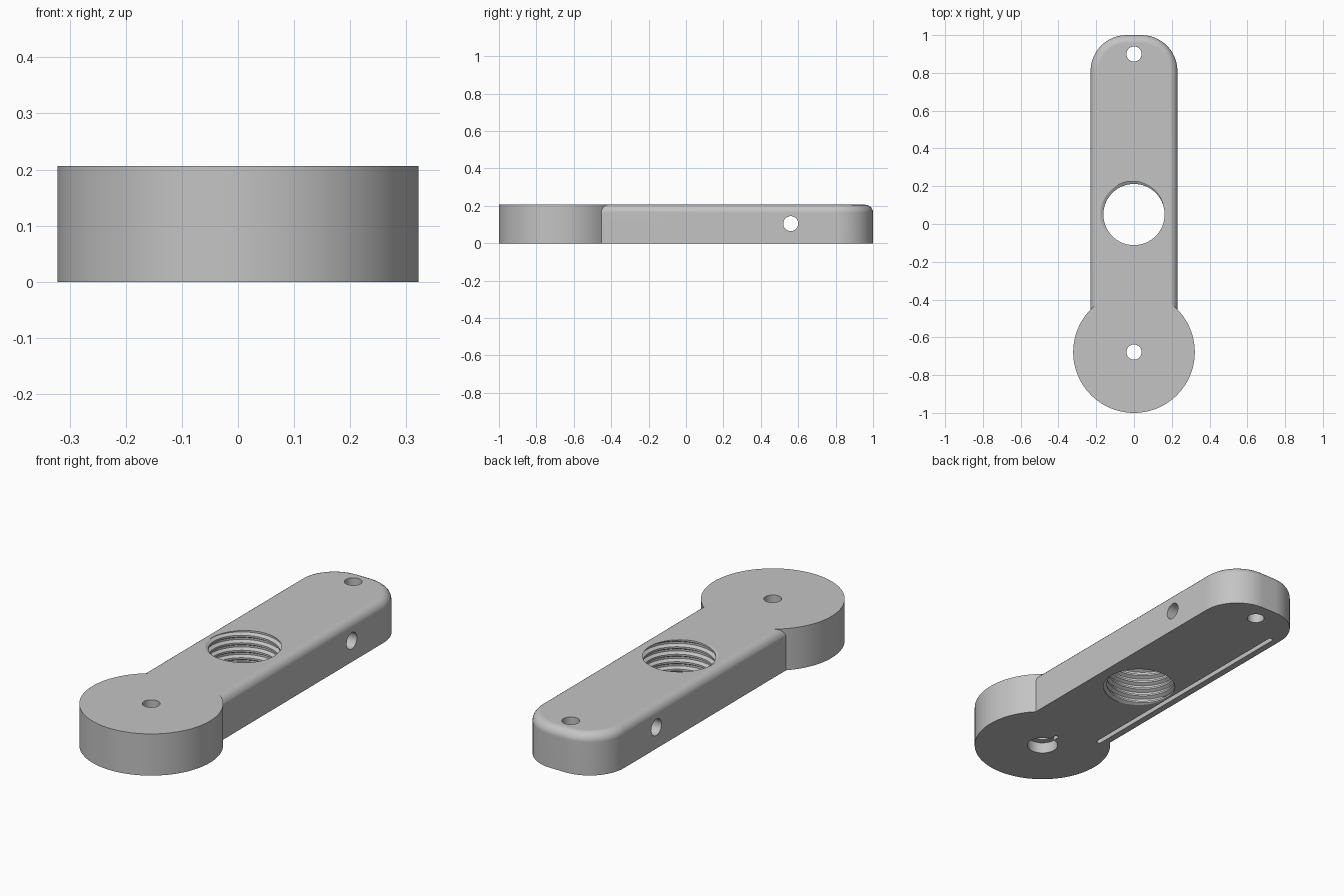
import bpy, bmesh, math
from mathutils import Matrix, Vector

cube = bpy.data.objects.get("Cube")
if cube:
    bpy.data.objects.remove(cube, do_unlink=True)

HEIGHT = 0.206
HALF_WIDTH = 0.23
DISC_Y, DISC_R = -0.678, 0.322

grey = bpy.data.materials.new("plain grey")
grey.use_nodes = True
colour = (0.55, 0.55, 0.55, 1)
grey.diffuse_color = colour
grey.node_tree.nodes["Principled BSDF"].inputs["Base Color"].default_value = colour


def finish(bm, name):
    bmesh.ops.recalc_face_normals(bm, faces=bm.faces)
    mesh = bpy.data.meshes.new(name)
    bm.to_mesh(mesh)
    bm.free()
    obj = bpy.data.objects.new(name, mesh)
    bpy.context.collection.objects.link(obj)
    mesh.materials.append(grey)
    return obj


def cylinder(name, radius, depth, centre, sides=48, axis='Z'):
    bm = bmesh.new()
    turn = Matrix.Rotation(math.pi / 2, 4, 'Y') if axis == 'X' else Matrix()
    bmesh.ops.create_cone(bm, cap_ends=True, segments=sides, radius1=radius, radius2=radius,
                          depth=depth, matrix=Matrix.Translation(centre) @ turn)
    return finish(bm, name)


def prism(name, outline, z0, z1, fillet=0):
    """Extrude a flat outline, optionally rounding its top edge."""
    bm = bmesh.new()
    base = bm.faces.new([bm.verts.new((x, y, z0)) for x, y in outline])
    top = bmesh.ops.extrude_face_region(bm, geom=[base], use_keep_orig=True)["geom"]
    bmesh.ops.translate(bm, verts=[v for v in top if isinstance(v, bmesh.types.BMVert)],
                        vec=(0, 0, z1 - z0))
    bmesh.ops.recalc_face_normals(bm, faces=bm.faces)
    if fillet:
        rim = [e for e in bm.edges if all(v.co.z > z1 - 1e-5 for v in e.verts)]
        bmesh.ops.bevel(bm, geom=rim, offset=fillet, segments=6, profile=0.5, affect='EDGES')
    return finish(bm, name)


def slot_outline(x, y0, y1, r):
    """Long slot along y with round ends."""
    arc = [i * math.pi / 8 for i in range(9)]
    return ([(x + r * math.cos(a), y1 - r + r * math.sin(a)) for a in arc]
            + [(x - r * math.cos(a), y0 + r - r * math.sin(a)) for a in arc])


def thread_cutter(name, centre, radii, pitch, z0, turns, sides=64):
    """Closed helical plug: each turn joins the next one up at the seam."""
    bm = bmesh.new()
    k = len(radii)
    rows = k * turns
    cols = []
    for c in range(sides):
        a = 2 * math.pi * c / sides
        extra = k if c == 0 else 0
        cols.append([bm.verts.new((centre.x + radii[j % k] * math.cos(a),
                                   centre.y + radii[j % k] * math.sin(a),
                                   z0 + pitch * (j / k + c / sides)))
                     for j in range(rows + 1 + extra)])
    for c in range(sides):
        here, after = cols[c], cols[(c + 1) % sides]
        lift = k if c == sides - 1 else 0
        for j in range(rows):
            bm.faces.new((here[j], after[j + lift], after[j + 1 + lift], here[j + 1]))
    # fan caps, both lying outside the body
    for j, z, step in ((0, z0 - pitch, 0), (rows, z0 + pitch * (turns + 2), rows)):
        hub = bm.verts.new((centre.x, centre.y, z))
        loop = [col[j] for col in cols] + [cols[0][step + i] for i in range(k, 0, -1)]
        for i, v in enumerate(loop):
            bm.faces.new((hub, v, loop[(i + 1) % len(loop)]))
    return finish(bm, name)


def combine(target, tool, operation):
    mod = target.modifiers.new(operation.lower(), 'BOOLEAN')
    mod.operation, mod.object, mod.solver = operation, tool, 'EXACT'
    bpy.context.view_layer.objects.active = target
    bpy.ops.object.modifier_apply(modifier=mod.name)
    bpy.data.objects.remove(tool, do_unlink=True)


# Arm with rounded far corners and a filleted top edge
corner = 0.19
arc = [i * math.pi / 24 for i in range(13)]
side = [(HALF_WIDTH - corner + corner * math.cos(a), 1 - corner + corner * math.sin(a)) for a in arc]
outline = ([(-HALF_WIDTH, DISC_Y), (HALF_WIDTH, DISC_Y)] + side
           + [(-x, y) for x, y in reversed(side)])
arm = prism("arm_with_disc", outline, 0, HEIGHT, fillet=0.042)

# Round disc at the front end
combine(arm, cylinder("disc", DISC_R, HEIGHT, (0, DISC_Y, HEIGHT / 2), 96), 'UNION')

# Holes: disc pivot, its recess and key notch, far pin, cross pin, long groove
cutters = [
    cylinder("pivot_hole", 0.04, 1, (0, DISC_Y, 0)),
    cylinder("pivot_recess", 0.072, 0.11, (0, DISC_Y, 0)),
    prism("key_notch", slot_outline(0, DISC_Y + 0.03, DISC_Y + 0.113, 0.01), -0.05, 0.053),
    cylinder("end_hole", 0.04, 1, (0, 0.9, 0)),
    cylinder("cross_hole", 0.04, 1, (0, 0.56, 0.105), axis='X'),
    prism("long_groove", slot_outline(-0.185, -0.49, 0.8, 0.012), -0.05, 0.03),
    thread_cutter("threaded_hole", Vector((0, 0.05, 0)), (0.162, 0.162, 0.178, 0.178),
                  0.037, -0.0913, 9),
]
for cutter in cutters:
    combine(arm, cutter, 'DIFFERENCE')

# Smooth rounded walls, crisp edges
bpy.ops.object.select_all(action='DESELECT')
arm.select_set(True)
bpy.context.view_layer.objects.active = arm
bpy.ops.object.shade_smooth_by_angle(angle=math.radians(30))
weighted = arm.modifiers.new("even_normals", 'WEIGHTED_NORMAL')
weighted.keep_sharp = True
